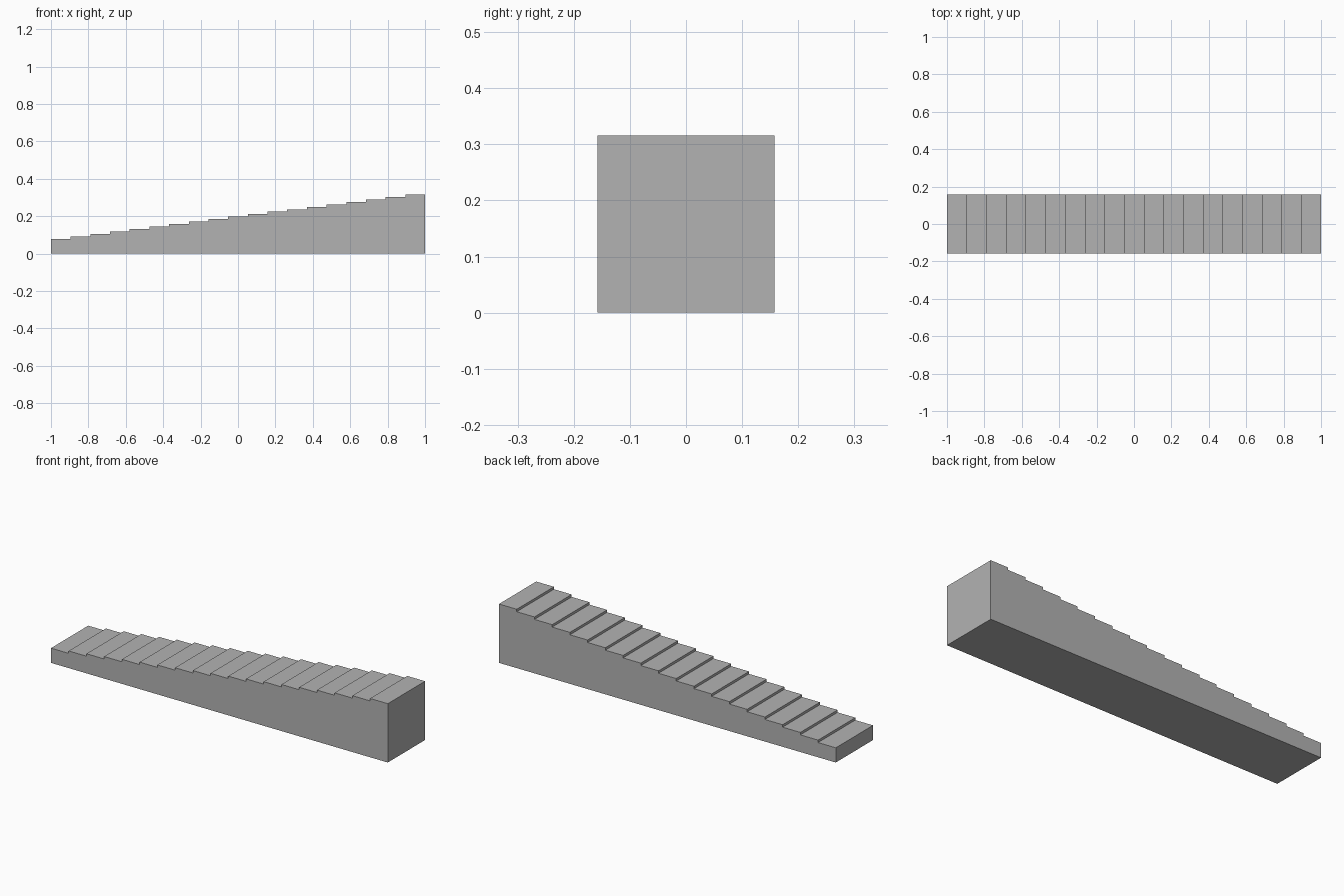
import bpy
import bmesh

cube = bpy.data.objects.get("Cube")
if cube:
    bpy.data.objects.remove(cube, do_unlink=True)

STEPS = 19
UNIT = 2 / STEPS          # tread depth
RISE = UNIT / 8           # height gained per step
WIDTH = 3 * UNIT
BASE = 0.75 * UNIT        # height of the lowest tread

# Plain grey material
grey = bpy.data.materials.new("grey")
grey.use_nodes = True
colour = (0.45, 0.45, 0.45, 1)
grey.diffuse_color = colour
grey.node_tree.nodes["Principled BSDF"].inputs["Base Color"].default_value = colour

# Stepped side profile, climbing towards +x
profile = [(1, 0), (-1, 0)]
for i in range(STEPS):
    z = BASE + i * RISE
    profile += [(-1 + i * UNIT, z), (-1 + (i + 1) * UNIT, z)]

# Extrude the profile across the width
bm = bmesh.new()
side = bm.faces.new([bm.verts.new((x, -WIDTH / 2, z)) for x, z in profile])
extruded = bmesh.ops.extrude_face_region(bm, geom=[side], use_keep_orig=True)
back = [v for v in extruded["geom"] if isinstance(v, bmesh.types.BMVert)]
bmesh.ops.translate(bm, verts=back, vec=(0, WIDTH, 0))
bmesh.ops.recalc_face_normals(bm, faces=bm.faces)
mesh = bpy.data.meshes.new("stepped_ramp")
bm.to_mesh(mesh)
bm.free()
mesh.materials.append(grey)
bpy.context.collection.objects.link(bpy.data.objects.new("stepped_ramp", mesh))
